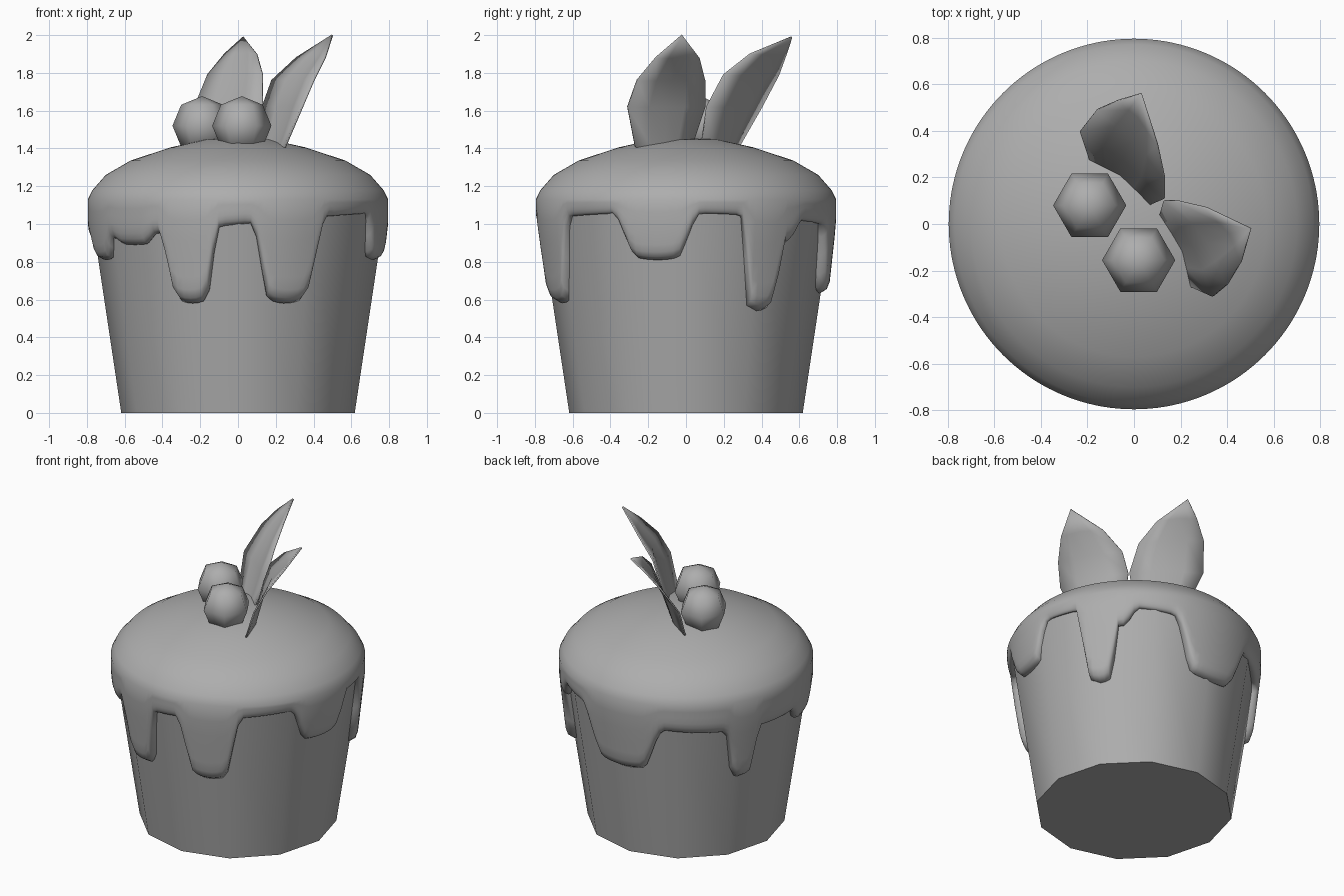
import bpy, bmesh, math
from mathutils import Vector

cube = bpy.data.objects.get("Cube")
if cube:
    bpy.data.objects.remove(cube, do_unlink=True)

# One plain grey for everything
grey = bpy.data.materials.new("plain_grey")
grey.use_nodes = True
grey.diffuse_color = (0.42, 0.42, 0.42, 1)
grey.node_tree.nodes["Principled BSDF"].inputs["Base Color"].default_value = grey.diffuse_color


def finish(bm, name, angle=50):
    """Turn a bmesh into a smooth shaded object."""
    bmesh.ops.recalc_face_normals(bm, faces=bm.faces)
    mesh = bpy.data.meshes.new(name)
    bm.to_mesh(mesh)
    bm.free()
    mesh.materials.append(grey)
    obj = bpy.data.objects.new(name, mesh)
    bpy.context.collection.objects.link(obj)
    bpy.ops.object.select_all(action="DESELECT")
    obj.select_set(True)
    bpy.context.view_layer.objects.active = obj
    bpy.ops.object.shade_smooth_by_angle(angle=math.radians(angle))
    return obj


def bridge(bm, lower, upper, closed=True):
    """Fill quads between two rows of vertices."""
    count = len(lower)
    for i in range(count if closed else count - 1):
        j = (i + 1) % count
        bm.faces.new((lower[i], lower[j], upper[j], upper[i]))


def cup_radius(z):
    return 0.618 + 0.15 * z


# Cup: twelve-sided tapered body, its rim hidden in the icing
CUP_TOP = 1.09
bm = bmesh.new()
bmesh.ops.create_cone(bm, cap_ends=True, segments=12, radius1=cup_radius(0),
                      radius2=cup_radius(CUP_TOP), depth=CUP_TOP)
bmesh.ops.translate(bm, verts=bm.verts, vec=(0, 0, CUP_TOP / 2))
finish(bm, "cup")

# Icing drips: direction in degrees, half width in degrees, height of the tip
DRIPS = [(-162, 13, 0.81), (-137, 13, 0.89), (-110, 13, 0.58), (-69, 16, 0.58),
         (-12, 18, 0.81), (33, 11, 0.54), (38, 15, 0.90), (92, 23, 0.63),
         (153, 9, 0.57)]


def icing_edge(deg):
    """Height of the lower icing edge in one direction."""
    base = 0.985 - 0.075 * math.cos(math.radians(deg - 170))
    height = base
    for centre, half, tip in DRIPS:
        t = abs((deg - centre + 180) % 360 - 180) / half
        if t < 1:
            s = min(1, (1 - t) * 1.9)
            fall = s * s * (3 - 2 * s) * (1 - 0.2 * t * t)
            height = min(height, base + (tip - base) * fall)
    return height


# Icing: domed top, hanging skirt, then a lip curling in to the cup
DOME = [(0.17, 1.447), (0.36, 1.405), (0.57, 1.335), (0.70, 1.26), (0.77, 1.18)]
SKIRT_TOP = 1.13
COLUMNS = 144
bm = bmesh.new()
angles = [math.tau * i / COLUMNS for i in range(COLUMNS)]


def ring(place):
    row = []
    for a in angles:
        r, z = place(math.degrees(a))
        row.append(bm.verts.new((r * math.cos(a), r * math.sin(a), z)))
    return row


def skirt(f):
    def place(deg):
        edge = icing_edge(deg)
        z = SKIRT_TOP + (edge - SKIRT_TOP) * f
        outer = min(0.795, 0.8 - 0.11 * (1.05 - z))
        roll = min(1, (z - edge) / 0.07)
        inner = cup_radius(z) * 0.99
        return inner + (outer - inner) * math.sqrt(1 - (1 - roll) ** 2), z
    return place


rows = [ring(lambda deg, p=p: p) for p in DOME]
rows += [ring(skirt(f)) for f in (0, 0.2, 0.4, 0.6, 0.75, 0.87, 0.95, 1)]
rows.append(ring(lambda deg: (cup_radius(icing_edge(deg)) * 0.94, icing_edge(deg) + 0.02)))
for upper, lower in zip(rows, rows[1:]):
    bridge(bm, lower, upper)
peak = bm.verts.new((0, 0, 1.455))
for i in range(COLUMNS):
    bm.faces.new((rows[0][i], rows[0][(i + 1) % COLUMNS], peak))
finish(bm, "icing", 70)

# Berries: coarse six-sided balls
for name, x, y in (("back_berry", -0.19, 0.08), ("front_berry", 0.02, -0.155)):
    bm = bmesh.new()
    bmesh.ops.create_uvsphere(bm, u_segments=6, v_segments=4, radius=0.157)
    turn = math.pi / 6
    for v in bm.verts:
        cx, cy = v.co.x, v.co.y
        v.co.x = cx * math.cos(turn) - cy * math.sin(turn) + x
        v.co.y = cx * math.sin(turn) + cy * math.cos(turn) + y
        v.co.z += 1.52
    finish(bm, name, 80)


def leaf(name, root, tip, edges):
    """Thin cupped blade; edges hold the two side points of each row."""
    bm = bmesh.new()
    lift = Vector((tip[0] - root[0], tip[1] - root[1], 0)).normalized() * 0.025
    rows = []
    for z, ax, ay, bx, by in edges:
        a, b = Vector((ax, ay, z)), Vector((bx, by, z))
        middle = (a + b) / 2 + lift
        rows.append([bm.verts.new(p) for p in (a, a.lerp(middle, 0.55), middle,
                                               b.lerp(middle, 0.55), b)])
    for lower, upper in zip(rows, rows[1:]):
        bridge(bm, lower, upper, closed=False)
    for point, row in ((root, rows[0]), (tip, rows[-1])):
        end = bm.verts.new(point)
        for i in range(4):
            bm.faces.new((row[i], row[i + 1], end))
    obj = finish(bm, name)
    solid = obj.modifiers.new("thickness", "SOLIDIFY")
    solid.thickness = 0.01
    solid.offset = 0


# Leaves: one behind the berries, one beside them
leaf("back_leaf", (-0.05, 0.12, 1.27), (0.03, 0.56, 1.99),
     [(1.41, -0.19, 0.28, 0.06, 0.08), (1.62, -0.23, 0.40, 0.13, 0.11),
      (1.79, -0.16, 0.49, 0.13, 0.20), (1.90, -0.07, 0.53, 0.10, 0.34)])
leaf("side_leaf", (0.15, -0.09, 1.27), (0.50, -0.02, 2.0),
     [(1.41, 0.11, 0.03, 0.25, -0.27), (1.62, 0.13, 0.10, 0.34, -0.31),
      (1.76, 0.18, 0.10, 0.40, -0.26), (1.88, 0.31, 0.07, 0.46, -0.16)])
